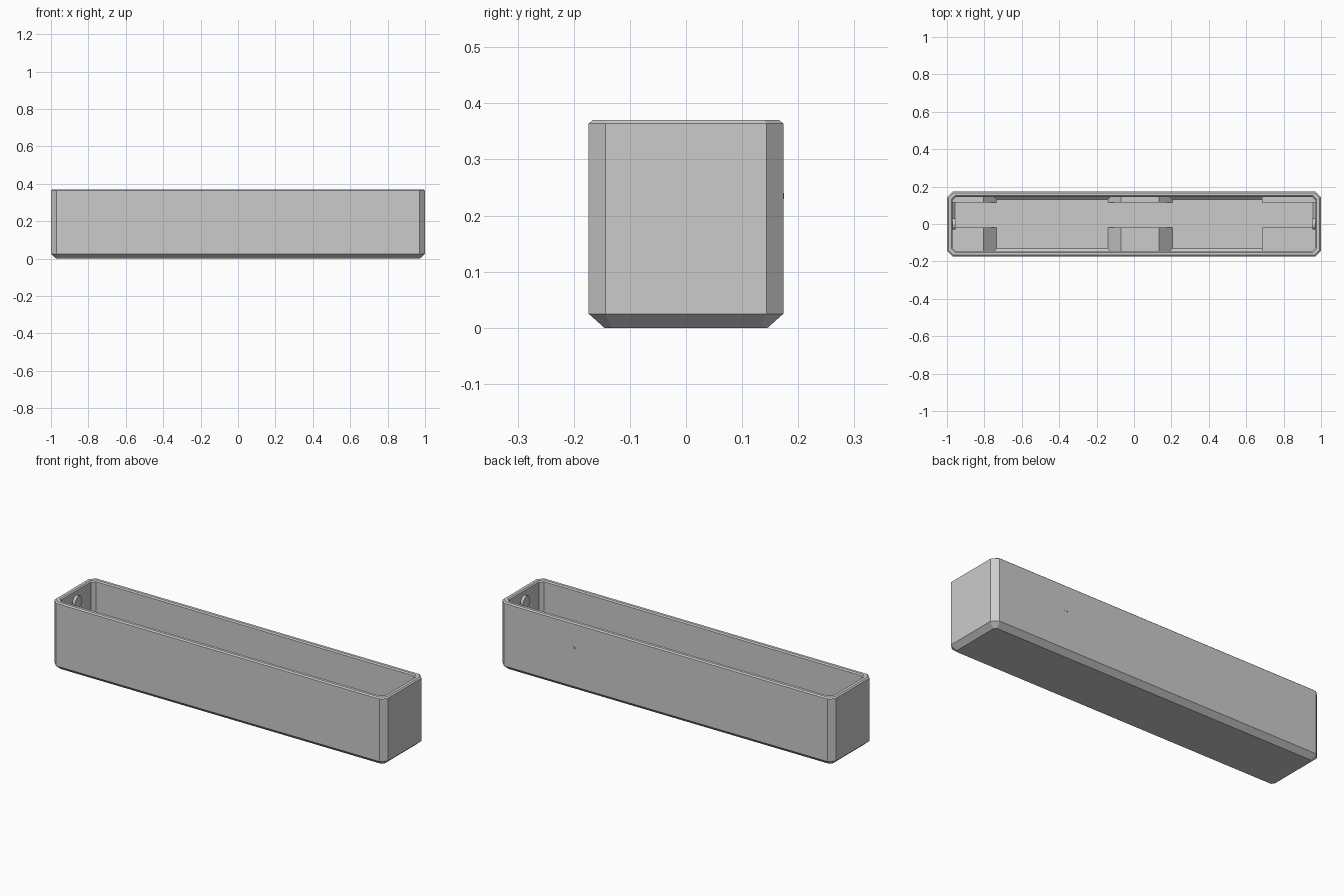
import bpy, bmesh, math
from mathutils import Matrix

if "Cube" in bpy.data.objects:
    bpy.data.objects.remove(bpy.data.objects["Cube"])

grey = bpy.data.materials.new("plain grey")
grey.diffuse_color = (0.6, 0.6, 0.6, 1)
grey.use_nodes = True
grey.node_tree.nodes["Principled BSDF"].inputs["Base Color"].default_value = grey.diffuse_color


def finish(bm, name):
    bmesh.ops.recalc_face_normals(bm, faces=bm.faces)
    mesh = bpy.data.meshes.new(name)
    bm.to_mesh(mesh)
    bm.free()
    mesh.materials.append(grey)
    ob = bpy.data.objects.new(name, mesh)
    bpy.context.collection.objects.link(ob)
    return ob


def ring(bm, hx, hy, c, z):
    """Rectangle with chamfered corners."""
    pts = [(hx, hy - c), (hx - c, hy), (c - hx, hy), (-hx, hy - c),
           (-hx, c - hy), (c - hx, -hy), (hx - c, -hy), (hx, c - hy)]
    return [bm.verts.new((x, y, z)) for x, y in pts]


def prism(name, profile, y0, y1):
    """Extrude an x-z profile along y."""
    bm = bmesh.new()
    a = [bm.verts.new((x, y0, z)) for x, z in profile]
    b = [bm.verts.new((x, y1, z)) for x, z in profile]
    n = len(a)
    bm.faces.new(a)
    bm.faces.new(b)
    for i in range(n):
        j = (i + 1) % n
        bm.faces.new((a[i], a[j], b[j], b[i]))
    return finish(bm, name)


# Trough: outer skin, rim and inner skin as one loft
H, HY, FLOOR = 0.37, 0.1735, 0.025
levels = [(0.972, HY - 0.028, 0.012, 0.0),
          (1.0, HY, 0.03, 0.025),
          (1.0, HY, 0.03, H - 0.006),
          (0.993, HY - 0.007, 0.027, H),
          (0.977, HY - 0.022, 0.021, H),
          (0.971, HY - 0.028, 0.018, H - 0.006),
          (0.971, HY - 0.028, 0.018, FLOOR + 0.014),
          (0.957, HY - 0.042, 0.012, FLOOR)]
bm = bmesh.new()
rings = [ring(bm, *lv) for lv in levels]
for lo, hi in zip(rings, rings[1:]):
    for i in range(8):
        j = (i + 1) % 8
        bm.faces.new((lo[i], lo[j], hi[j], hi[i]))
bm.faces.new(rings[0])
bm.faces.new(rings[-1])
finish(bm, "trough")

# Low supports on the floor, with ramped ends, along both long walls
B, T = FLOOR - 0.005, 0.095
profiles = {
    "left_support": [(-0.972, B), (-0.735, B), (-0.735, FLOOR), (-0.805, T), (-0.972, T)],
    "middle_support": [(-0.14, B), (0.205, B), (0.205, FLOOR), (0.135, T), (-0.07, T), (-0.14, FLOOR)],
    "right_support": [(0.685, B), (0.972, B), (0.972, T), (0.685, T)],
}
for name, prof in profiles.items():
    prism(name + "_front", prof, -0.147, -0.02)
    prism(name + "_back", prof, 0.115, 0.147)

# Round buttons inside both end walls
for side, sx in (("left", -1), ("right", 1)):
    bm = bmesh.new()
    bmesh.ops.create_cone(bm, cap_ends=True, segments=24, radius1=0.03, radius2=0.03, depth=0.02,
                          matrix=Matrix.Translation((sx * 0.965, 0, 0.31)) @ Matrix.Rotation(math.pi / 2, 4, 'Y'))
    finish(bm, side + "_button")

# Tiny nub on the back wall
prism("back_nub", [(0.545, 0.23), (0.575, 0.23), (0.575, 0.24), (0.545, 0.24)], HY - 0.005, HY + 0.001)
